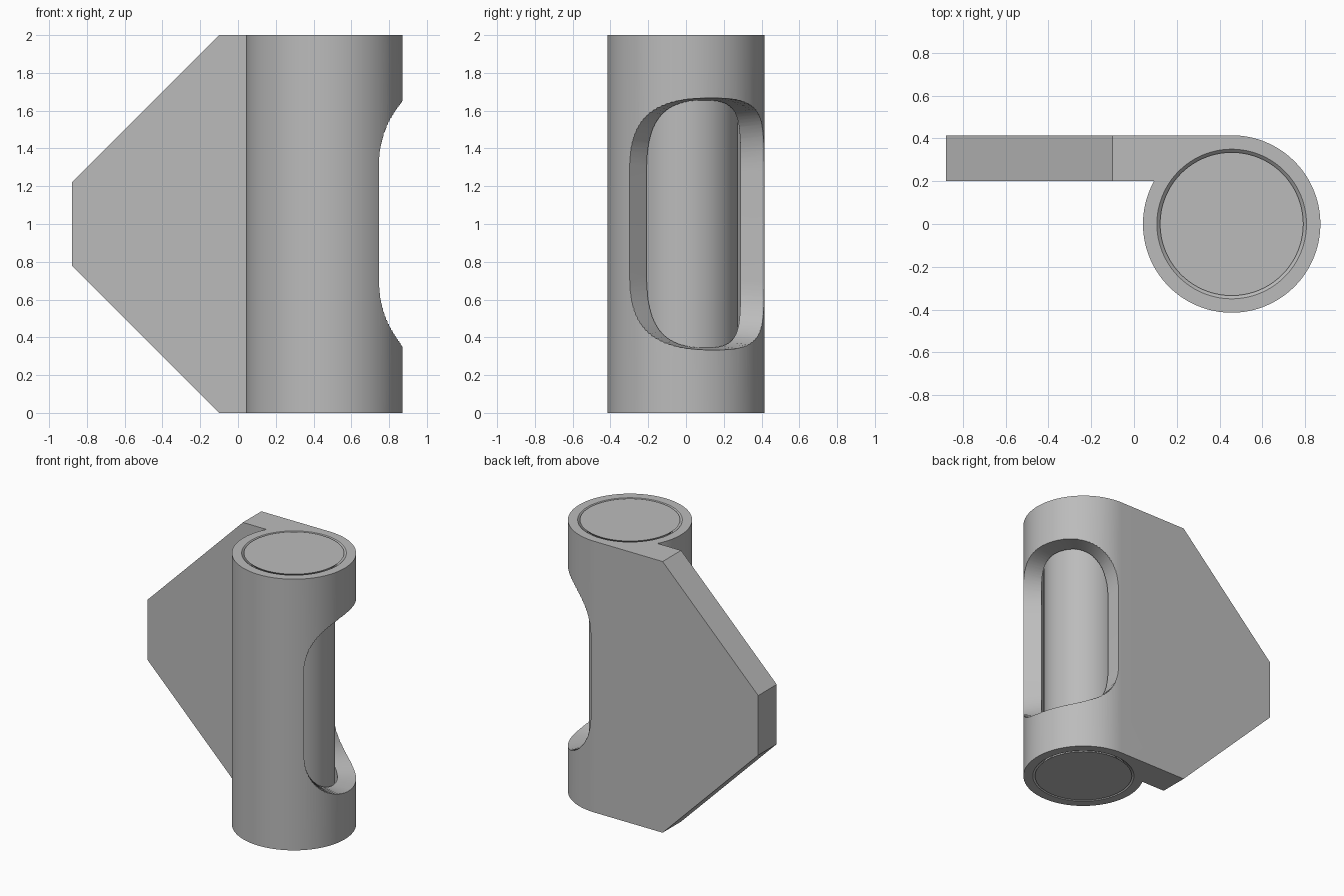
import bpy, bmesh
from math import sin, cos, radians, asin, pi, copysign
from mathutils import Vector, Matrix

AXIS_X, R = 0.457, 0.415          # barrel axis and outer radius
BORE, PIN, FLARE = 0.29, 0.275, 0.06
HEIGHT, LEAF_FRONT, LEAF_END = 2.0, 0.2, -0.88

cube = bpy.data.objects.get("Cube")
if cube:
    bpy.data.objects.remove(cube, do_unlink=True)

grey = bpy.data.materials.new("grey")
grey.use_nodes = True
grey.diffuse_color = (0.5, 0.5, 0.5, 1)
grey.node_tree.nodes["Principled BSDF"].inputs["Base Color"].default_value = (0.5, 0.5, 0.5, 1)


def finish(name, bm):
    """Turn a bmesh into a grey object in the scene."""
    bmesh.ops.recalc_face_normals(bm, faces=bm.faces)
    mesh = bpy.data.meshes.new(name)
    bm.to_mesh(mesh)
    bm.free()
    mesh.materials.append(grey)
    obj = bpy.data.objects.new(name, mesh)
    bpy.context.collection.objects.link(obj)
    return obj


def polar(r, angle, z):
    return Vector((AXIS_X + r * cos(angle), r * sin(angle), z))


def lathe(name, profile, steps=128):
    """Revolve a (radius, z) profile about the barrel axis, with flat caps."""
    bm = bmesh.new()
    rings = [[bm.verts.new(polar(r, 2 * pi * i / steps, z)) for i in range(steps)]
             for r, z in profile]
    for low, high in zip(rings, rings[1:]):
        for i in range(steps):
            j = (i + 1) % steps
            bm.faces.new((low[i], low[j], high[j], high[i]))
    bm.faces.new(rings[0])
    bm.faces.new(rings[-1])
    return finish(name, bm)


def flared(r, over=0.0):
    """Straight shaft widening to a cone at both ends."""
    wide = r + FLARE + over
    return [(wide, -over), (r, FLARE), (r, HEIGHT - FLARE), (wide, HEIGHT + over)]


def window_cutter():
    """Rounded window wrapped round the barrel, with radial walls."""
    mid, half, steps = radians(20), radians(66), 96
    bm = bmesh.new()
    rings = []
    for r in (0.2, 1.2):
        top = 0.667 + 0.1 * (r - R)
        ring = []
        for i in range(steps):
            t = 2 * pi * (i + 0.5) / steps
            u = copysign(abs(cos(t)) ** 0.8, cos(t))
            v = copysign(abs(sin(t)) ** 0.8, sin(t))
            z = 1 + copysign(top - 0.4, v) + 0.4 * v
            ring.append(bm.verts.new(polar(r, mid + half * u, z)))
        rings.append(ring)
    hubs = [bm.verts.new(polar(r, mid, 1)) for r in (0.1, 2)]
    for i in range(steps):
        j = (i + 1) % steps
        bm.faces.new((rings[0][i], rings[0][j], rings[1][j], rings[1][i]))
        for ring, hub in zip(rings, hubs):
            bm.faces.new((ring[i], ring[j], hub))
    return finish("window_cutter", bm)


# Barrel and leaf as one extruded outline, the leaf tangent to the barrel
bm = bmesh.new()
start, end, steps = pi / 2, -pi - asin(LEAF_FRONT / R), 108
outline = [polar(R, start + (end - start) * i / steps, 0) for i in range(steps + 1)]
outline += [Vector((LEAF_END, LEAF_FRONT, 0)), Vector((LEAF_END, R, 0))]
base = bm.faces.new([bm.verts.new(p) for p in outline])
wall = bmesh.ops.extrude_face_region(bm, geom=[base])["geom"]
bmesh.ops.translate(bm, vec=(0, 0, HEIGHT),
                    verts=[g for g in wall if isinstance(g, bmesh.types.BMVert)])

# Slanted corners of the leaf
for side in (-1, 1):
    cut = bmesh.ops.bisect_plane(bm, geom=bm.verts[:] + bm.edges[:] + bm.faces[:],
                                 plane_co=(-0.1, 0, 1 + side),
                                 plane_no=(-1, 0, side), clear_outer=True)
    bmesh.ops.holes_fill(bm, edges=[e for e in bm.edges if e.is_boundary])
body = finish("hinge_barrel_and_leaf", bm)

# Bore and side window
for cutter in (lathe("bore_cutter", flared(BORE, 0.01)), window_cutter()):
    cutter.hide_render = True
    mod = body.modifiers.new("cut", "BOOLEAN")
    mod.operation, mod.solver, mod.object = "DIFFERENCE", "EXACT", cutter
    bpy.context.view_layer.objects.active = body
    bpy.ops.object.modifier_apply(modifier=mod.name)
    bpy.data.objects.remove(cutter, do_unlink=True)

# Captive pin with flared ends
pin = lathe("hinge_pin", flared(PIN))

for obj in (body, pin):
    bpy.ops.object.select_all(action="DESELECT")
    obj.select_set(True)
    bpy.context.view_layer.objects.active = obj
    bpy.ops.object.shade_smooth_by_angle(angle=radians(30))
